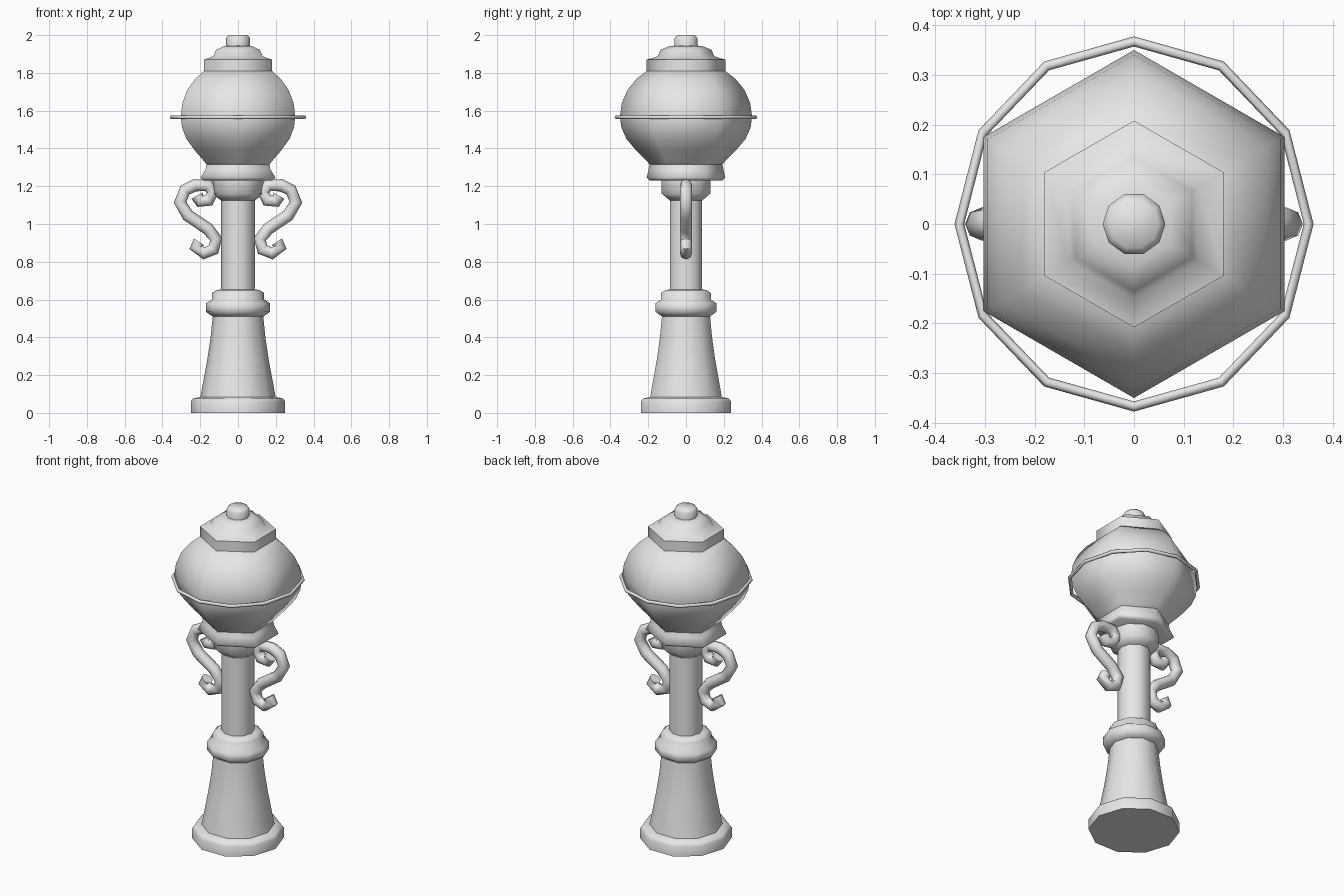
import bpy, bmesh, math

if "Cube" in bpy.data.objects:
    bpy.data.objects.remove(bpy.data.objects["Cube"], do_unlink=True)

metal = bpy.data.materials.new("pale grey")
metal.use_nodes = True
grey = (0.8, 0.8, 0.8, 1)
metal.diffuse_color = grey
metal.node_tree.nodes["Principled BSDF"].inputs["Base Color"].default_value = grey


def finish(ob, angle=65):
    ob.data.materials.clear()
    ob.data.materials.append(metal)
    bpy.ops.object.select_all(action="DESELECT")
    ob.select_set(True)
    bpy.context.view_layer.objects.active = ob
    bpy.ops.object.shade_smooth_by_angle(angle=math.radians(angle))


def lathe(name, profile, sides, turn=0.0, angle=65):
    """Closed solid from (radius, height) pairs, with polygonal sections."""
    bm = bmesh.new()
    rings = []
    for r, z in profile:
        ring = []
        for i in range(sides):
            a = turn + math.tau * i / sides
            ring.append(bm.verts.new((r * math.cos(a), r * math.sin(a), z)))
        rings.append(ring)
    for low, high in zip(rings, rings[1:]):
        for i in range(sides):
            j = (i + 1) % sides
            bm.faces.new((low[i], low[j], high[j], high[i]))
    bm.faces.new(rings[0][::-1])
    bm.faces.new(rings[-1])
    mesh = bpy.data.meshes.new(name)
    bm.to_mesh(mesh)
    bm.free()
    ob = bpy.data.objects.new(name, mesh)
    bpy.context.collection.objects.link(ob)
    finish(ob, angle)
    return ob


# Post: foot, tapered pedestal, moulding, column and capital
lathe("foot", [(.25, 0), (.25, .06), (.24, .075), (.20, .085)], 10)
lathe("pedestal", [(.20, .08), (.163, .28), (.145, .4), (.133, .52)], 10)
lathe("moulding", [(.133, .51), (.17, .535), (.17, .58), (.138, .6),
                   (.138, .635), (.115, .65), (.085, .655)], 10)
lathe("column", [(.09, .64), (.09, 1.15)], 10)
lathe("capital", [(.09, 1.125), (.135, 1.16), (.135, 1.235)], 10)

# Lantern: collar, hexagonal globe, stepped cap and finial
hexagon = math.pi / 6
collar = lathe("collar", [(.19, 1.23), (.208, 1.245), (.198, 1.29), (.19, 1.33)],
               6, hexagon)
for v in collar.data.vertices:
    if v.co.z < 1.27:
        v.co.x *= 1.1
lathe("globe", [(.18, 1.3), (.205, 1.33), (.26, 1.385), (.315, 1.45), (.342, 1.51),
                (.35, 1.57), (.34, 1.64), (.31, 1.71), (.26, 1.77), (.208, 1.81)],
      6, hexagon, 80)
lathe("cap_band", [(.208, 1.8), (.208, 1.87)], 6, hexagon)
lathe("cap", [(.208, 1.87), (.15, 1.888), (.135, 1.922), (.085, 1.942),
              (.05, 1.945)], 6, hexagon)
lathe("finial", [(.063, 1.935), (.063, 1.985), (.05, 2)], 10)

# Thin band around the globe
bpy.ops.mesh.primitive_torus_add(major_segments=12, minor_segments=6,
                                 major_radius=.36, minor_radius=.01,
                                 location=(0, 0, 1.565))
band = bpy.context.object
band.name = "globe_band"
band.scale = (.976, 1.02, 1)
finish(band)

# Scrolled brackets on both sides
path = [(.217, 1.15), (.2, 1.12), (.155, 1.125), (.132, 1.17), (.16, 1.205),
        (.228, 1.205), (.28, 1.18), (.307, 1.115), (.265, 1.045), (.16, .975),
        (.116, .92), (.13, .865), (.18, .845), (.225, .875), (.205, .905)]
for side, sign in (("left", 1), ("right", -1)):
    curve = bpy.data.curves.new(side + "_scroll", "CURVE")
    curve.dimensions = "3D"
    curve.bevel_depth = .033
    curve.bevel_resolution = 2
    curve.use_fill_caps = True
    spline = curve.splines.new("POLY")
    spline.points.add(len(path) - 1)
    for point, (x, z) in zip(spline.points, path):
        point.co = (sign * x, 0, z, 1)
    ob = bpy.data.objects.new(side + "_scroll", curve)
    bpy.context.collection.objects.link(ob)
    bpy.ops.object.select_all(action="DESELECT")
    ob.select_set(True)
    bpy.context.view_layer.objects.active = ob
    bpy.ops.object.convert(target="MESH")
    finish(bpy.context.object)
